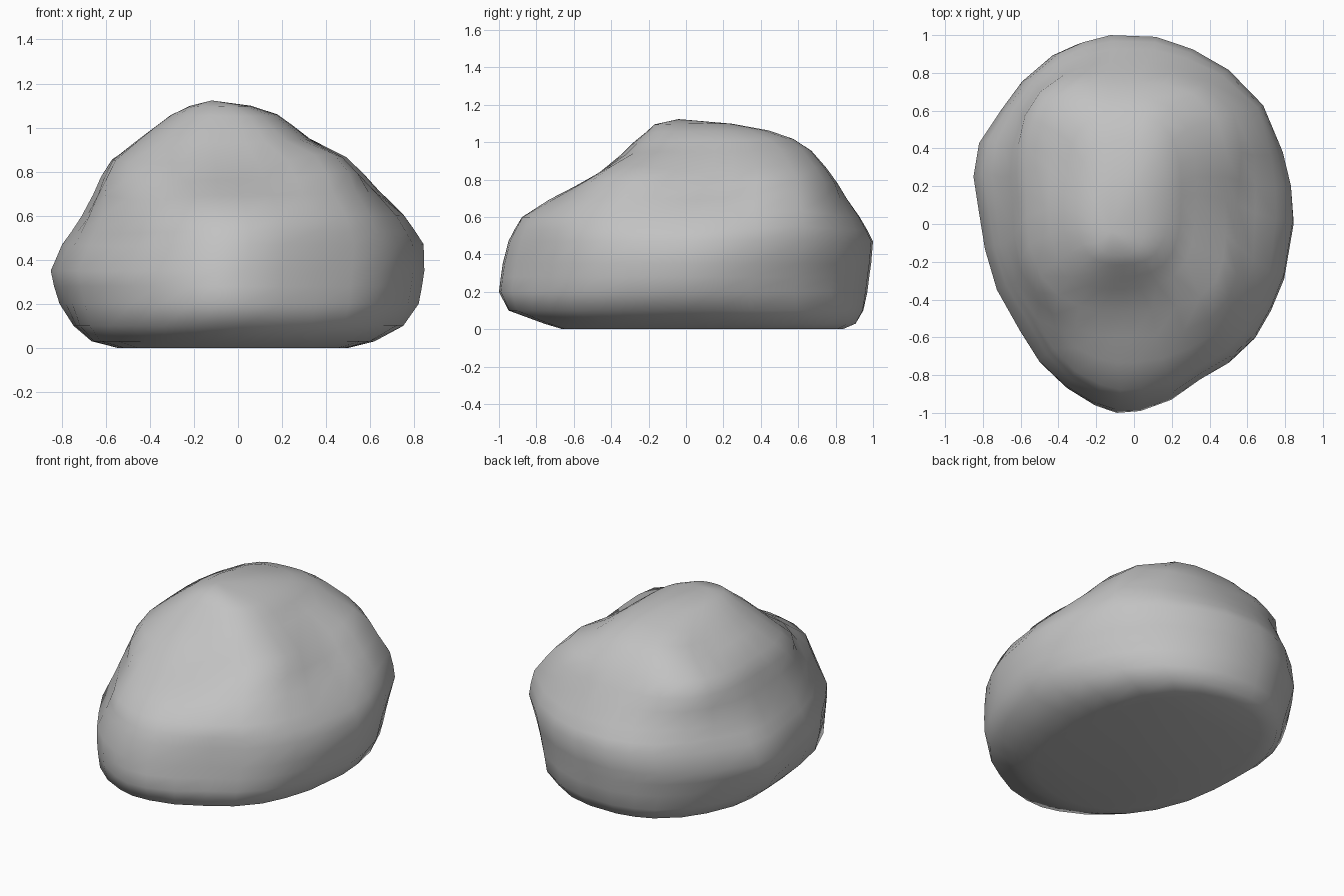
import bpy, bmesh, math
from mathutils import Vector

cube = bpy.data.objects.get("Cube")
if cube:
    bpy.data.objects.remove(cube, do_unlink=True)

# Plan outline of the boulder at its widest, counter-clockwise
outline = [(.85, 0), (.83, .18), (.78, .36), (.66, .6), (.49, .8), (.3, .92), (.1, .99),
           (-.15, 1), (-.3, .96), (-.43, .9), (-.59, .76), (-.7, .61), (-.82, .43), (-.85, .25),
           (-.82, .05), (-.79, -.14), (-.73, -.36), (-.62, -.57), (-.51, -.74), (-.37, -.87),
           (-.22, -.96), (-.1, -1), (.03, -.99), (.2, -.93), (.36, -.82), (.52, -.73),
           (.65, -.61), (.73, -.47), (.8, -.3)]

# Height, left and right limits, front and back limits of each layer
layers = [(0, -.55, .5, -.66, .84), (.03, -.67, .62, -.76, .91), (.1, -.75, .75, -.95, .95),
          (.2, -.81, .82, -1, .97), (.28, -.835, .835, -.99, .98), (.35, -.85, .845, -.98, .99),
          (.47, -.8, .84, -.95, 1), (.53, -.76, .8, -.92, .97),
          (.6, -.72, .75, -.88, .93), (.7, -.67, .65, -.74, .86), (.78, -.63, .57, -.61, .81),
          (.86, -.58, .5, -.48, .75), (.95, -.46, .33, -.36, .67), (1.01, -.38, .25, -.29, .58),
          (1.06, -.31, .18, -.22, .45), (1.1, -.22, .06, -.17, .25)]

# Soft dents and bulges: centre, reach, amount along the surface normal
dents = [((.54, .1, .82), .18, -.035), ((.74, .25, .57), .2, .015),
         ((.05, -.45, .86), .3, -.03), ((-.36, .35, 1), .2, -.035),
         ((.42, -.38, .84), .2, .035), ((.2, .6, .99), .2, .015),
         ((.58, .58, .66), .22, .07), ((-.5, .66, .7), .22, .03),
         ((-.5, -.5, .68), .27, -.06), ((-.7, .05, .72), .2, -.025)]


def plan_point(x, y, height):
    """Unit plan point that becomes squarer towards the top and the base."""
    x = x / .85
    angle = math.atan2(y, x)
    power = 3 if height > .7 else 2.5
    reach = (abs(math.cos(angle)) ** power + abs(math.sin(angle)) ** power) ** (-1 / power)
    blend = min(.9, max(0, (height - .45) / .35, (.2 - height) * 4))
    return (x + (math.cos(angle) * reach - x) * blend,
            y + (math.sin(angle) * reach - y) * blend)


# Loft the layers into a closed body
bm = bmesh.new()
rings = []
for z, left, right, front, back in layers:
    ring = []
    for ox, oy in outline:
        px, py = plan_point(ox, oy, z)
        ring.append(bm.verts.new(((left + right) / 2 + px * (right - left) / 2,
                                  (front + back) / 2 + py * (back - front) / 2, z)))
    rings.append(ring)
count = len(outline)
for low, high in zip(rings, rings[1:]):
    for i in range(count):
        j = (i + 1) % count
        bm.faces.new((low[i], low[j], high[j], high[i]))
bm.faces.new(list(reversed(rings[0])))
peak = bm.verts.new((-.12, -.04, 1.125))
for i in range(count):
    bm.faces.new((rings[-1][i], rings[-1][(i + 1) % count], peak))

# Press in the dents
bm.normal_update()
normals = {v: v.normal.copy() for v in bm.verts}
for centre, reach, amount in dents:
    for v in bm.verts:
        d = (v.co - Vector(centre)).length / reach
        v.co += normals[v] * amount * math.exp(-d * d)

# Keep the underside flat
for v in rings[0]:
    v.co.z = 0

mesh = bpy.data.meshes.new("boulder")
bm.to_mesh(mesh)
bm.free()
boulder = bpy.data.objects.new("boulder", mesh)
bpy.context.collection.objects.link(boulder)
mesh.shade_smooth()

# Plain stone colour
stone = bpy.data.materials.new("grey stone")
stone.use_nodes = True
colour = (.54, .54, .54, 1)
stone.diffuse_color = colour
stone.node_tree.nodes["Principled BSDF"].inputs["Base Color"].default_value = colour
mesh.materials.append(stone)
